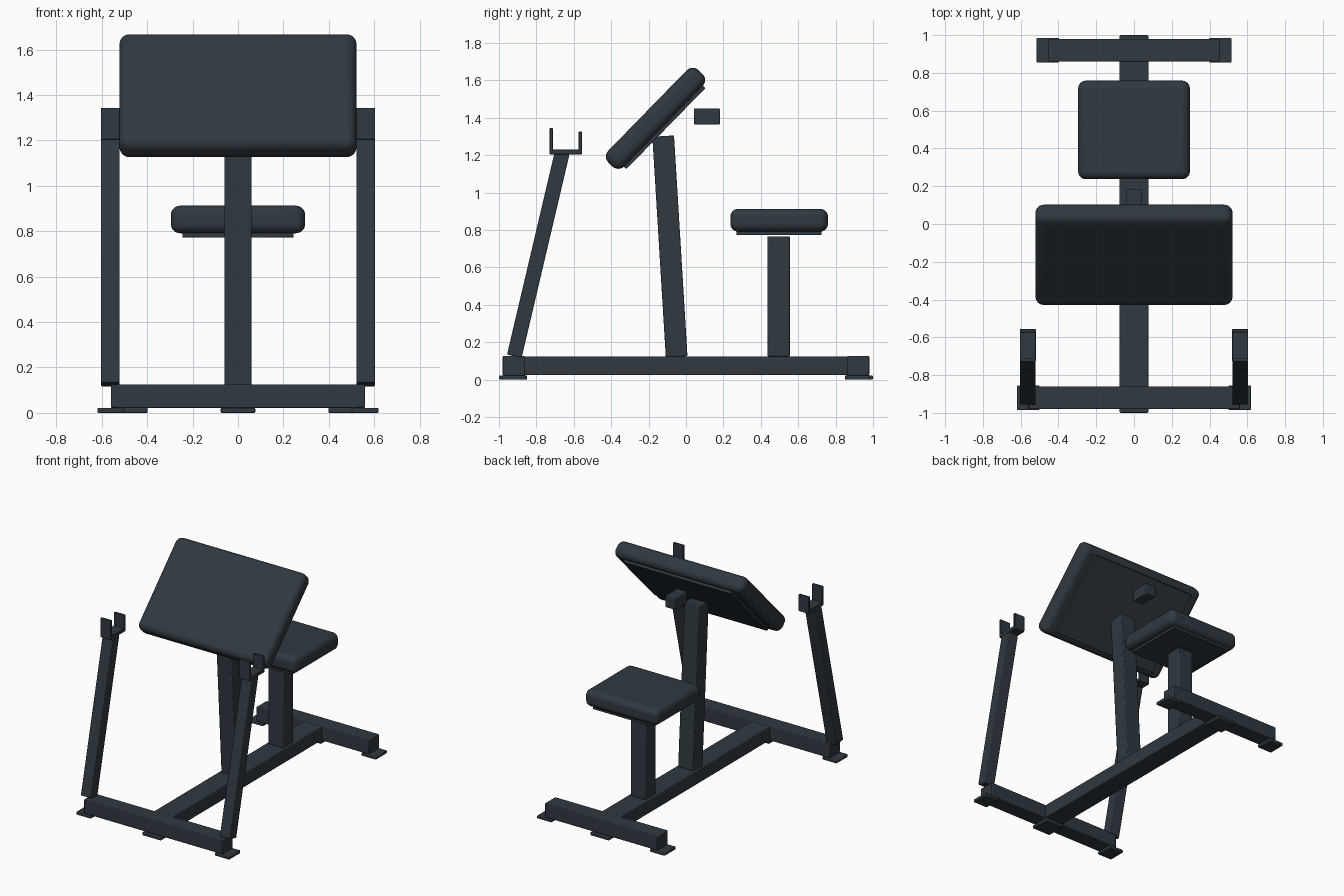
import bpy
import math
from mathutils import Vector

if "Cube" in bpy.data.objects:
    bpy.data.objects.remove(bpy.data.objects["Cube"], do_unlink=True)

slate = bpy.data.materials.new("dark slate")
slate.use_nodes = True
colour = (0.029, 0.041, 0.052, 1)
slate.diffuse_color = colour
slate.node_tree.nodes["Principled BSDF"].inputs["Base Color"].default_value = colour


def block(name, centre, size, tilt=0.0, bevel=0.005, segments=2):
    """Bevelled box, tilted about the x axis."""
    bpy.ops.mesh.primitive_cube_add(size=1, location=centre)
    ob = bpy.context.object
    ob.name = name
    ob.scale = size
    bpy.ops.object.transform_apply(location=False, rotation=False, scale=True)
    ob.rotation_euler.x = tilt
    mod = ob.modifiers.new("rounding", "BEVEL")
    mod.width = bevel
    mod.segments = segments
    ob.data.materials.append(slate)
    bpy.ops.object.shade_smooth_by_angle(angle=math.radians(35))
    return ob


def strut(name, x, foot, head, width, depth):
    """Square tube between two (y, z) points."""
    a, b = Vector((x, *foot)), Vector((x, *head))
    d = b - a
    return block(name, (a + b) / 2, (width, depth, d.length), math.atan2(-d.y, d.z))


# Floor frame
block("base_beam", (0, 0, 0.074), (0.152, 1.86, 0.1))
block("front_crossbar", (0, -0.92, 0.074), (1.12, 0.12, 0.104))
block("rear_crossbar", (0, 0.92, 0.074), (0.91, 0.12, 0.104))

# Foot plates
for end, y, reach in (("front", -0.92, 0.56), ("rear", 0.92, 0.457)):
    block(end + "_centre_foot", (0, y * 1.005, 0.011), (0.152, 0.15, 0.022))
    for side, s in (("left", 1), ("right", -1)):
        block(f"{end}_{side}_foot", (s * reach, y, 0.011), (0.118, 0.13, 0.022))

# Bar uprights, each with a U-shaped rest
for side, s in (("left", 1), ("right", -1)):
    x = s * 0.562
    strut(side + "_upright", x, (-0.918, 0.125), (-0.662, 1.213), 0.082, 0.08)
    block(side + "_rest_base", (x, -0.643, 1.217), (0.084, 0.172, 0.026), bevel=0.003)
    block(side + "_rest_front", (x, -0.72, 1.275), (0.084, 0.018, 0.138), bevel=0.003)
    block(side + "_rest_back", (x, -0.565, 1.268), (0.084, 0.017, 0.116), bevel=0.003)

# Arm pad on its leaning post
strut("pad_post", 0, (-0.05, 0.122), (-0.122, 1.302), 0.12, 0.116)
tilt = math.radians(45.7)
pad_centre = Vector((0, -0.163, 1.397))
below = Vector((0, math.sin(tilt), -math.cos(tilt)))
block("arm_pad", pad_centre, (1.045, 0.69, 0.12), tilt, 0.045, 6)
block("arm_pad_plate", pad_centre + below * 0.068, (0.87, 0.605, 0.02), tilt, 0.003)
block("pad_bracket", (0, 0.112, 1.407), (0.084, 0.14, 0.085))

# Seat
block("seat_post", (0, 0.495, 0.445), (0.12, 0.12, 0.642))
block("seat_plate", (0, 0.498, 0.783), (0.49, 0.455, 0.022), bevel=0.003)
block("seat_pad", (0, 0.498, 0.852), (0.592, 0.522, 0.122), bevel=0.042, segments=6)
